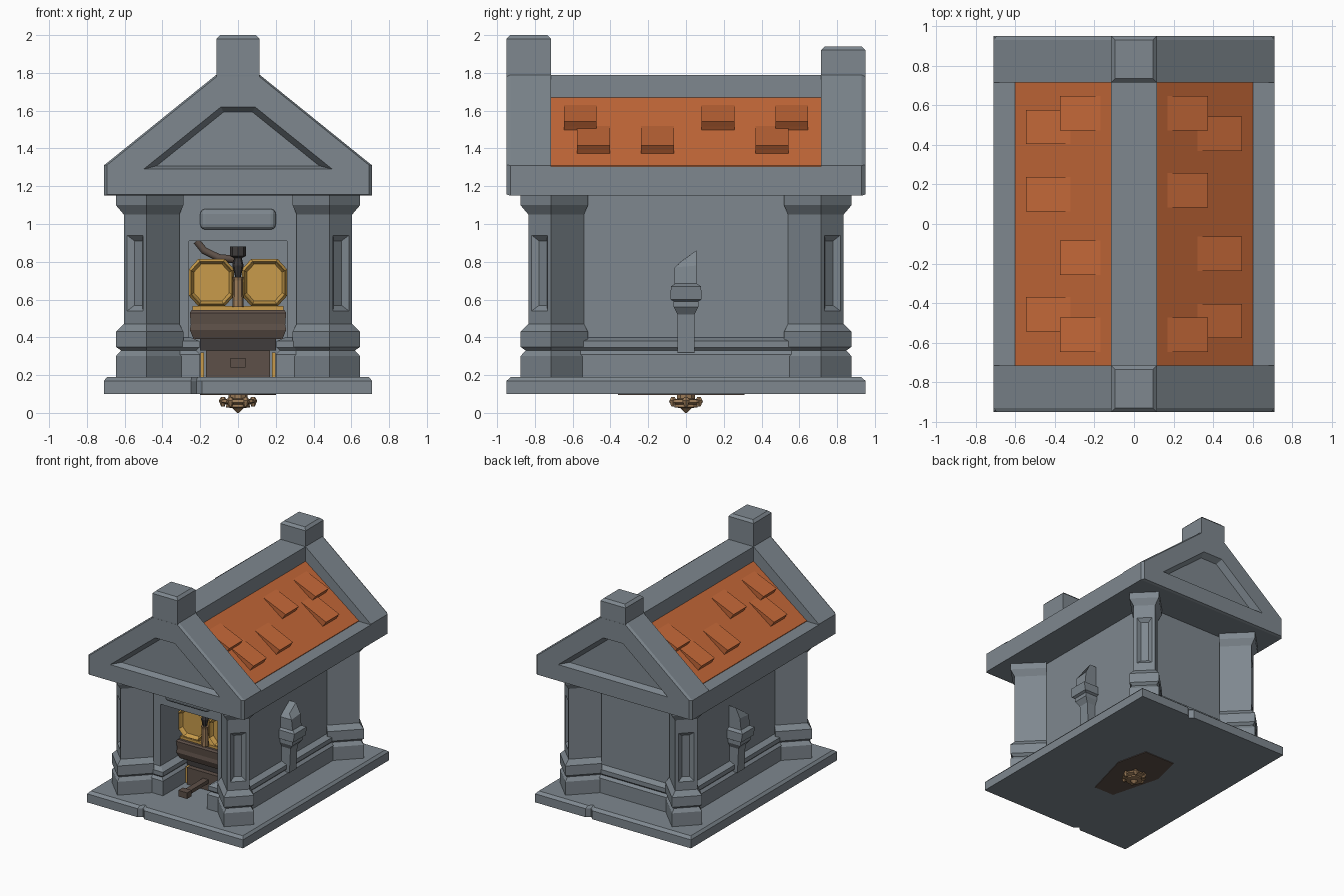
import bpy, bmesh, math
from mathutils import Vector

cube = bpy.data.objects.get("Cube")
if cube:
    bpy.data.objects.remove(cube, do_unlink=True)


def material(name, rgb, rough=0.8):
    m = bpy.data.materials.new(name)
    m.use_nodes = True
    m.diffuse_color = (*rgb, 1)
    bsdf = m.node_tree.nodes["Principled BSDF"]
    bsdf.inputs["Base Color"].default_value = (*rgb, 1)
    bsdf.inputs["Roughness"].default_value = rough
    return m


stone = material("grey stone", (0.21, 0.245, 0.275))
clay = material("orange clay", (0.56, 0.14, 0.04))
gold = material("gold", (0.58, 0.33, 0.07))
wood = material("dark brown wood", (0.11, 0.08, 0.065))
iron = material("dark iron", (0.05, 0.045, 0.045))
bronze = material("bronze", (0.33, 0.2, 0.1))


def finish(bm, name, mat):
    bmesh.ops.recalc_face_normals(bm, faces=bm.faces)
    mesh = bpy.data.meshes.new(name)
    bm.to_mesh(mesh)
    bm.free()
    mesh.materials.append(mat)
    ob = bpy.data.objects.new(name, mesh)
    bpy.context.collection.objects.link(ob)
    return ob


def loft(name, rings, mat, edit=None):
    """Skin equal-length point rings and cap both ends."""
    bm = bmesh.new()
    vs = [[bm.verts.new(p) for p in ring] for ring in rings]
    n = len(vs[0])
    for a, b in zip(vs, vs[1:]):
        for i in range(n):
            j = (i + 1) % n
            bm.faces.new((a[i], a[j], b[j], b[i]))
    bm.faces.new(vs[0])
    bm.faces.new(vs[-1])
    if edit:
        bmesh.ops.recalc_face_normals(bm, faces=bm.faces)
        edit(bm)
    return finish(bm, name, mat)


def block(name, x0, x1, y0, y1, levels, mat):
    """Box whose outline grows or shrinks at each (z, grow) level."""
    rings = [[(x0 - g, y0 - g, z), (x1 + g, y0 - g, z),
              (x1 + g, y1 + g, z), (x0 - g, y1 + g, z)] for z, g in levels]
    return loft(name, rings, mat)


def box(name, x0, x1, y0, y1, z0, z1, mat):
    return block(name, x0, x1, y0, y1, [(z0, 0), (z1, 0)], mat)


def spin(name, profile, mat, sides=8, centre=(0, 0)):
    rings = []
    for r, z in profile:
        angles = [2 * math.pi * i / sides for i in range(sides)]
        rings.append([(centre[0] + r * math.cos(a), centre[1] + r * math.sin(a), z)
                      for a in angles])
    return loft(name, rings, mat)


# Floor slab with a chipped front and back edge
half = [(-0.71, -0.95), (-0.25, -0.95), (-0.22, -0.92), (-0.19, -0.95)]
outline = half + [(-x, -y) for x, y in half]
outline = half + [(0.71, -0.95)] + [(-x, -y) for x, y in half] + [(-0.71, 0.95)]
loft("floor_slab", [[(x * s, y * s, z) for x, y in outline]
                    for z, s in ((0.1, 1), (0.17, 1), (0.19, 0.975))], stone)

# Walls around the doorway recess
box("rear_walls", -0.43, 0.43, 0, 0.64, 0.19, 1.15, stone)
box("door_lintel", -0.26, 0.26, -0.64, 0, 0.91, 1.15, stone)
plinth = [(0.19, 0.05), (0.31, 0.05), (0.33, 0.03), (0.345, 0.045), (0.38, 0.045), (0.4, 0)]
block("rear_plinth", -0.43, 0.43, 0.05, 0.64, plinth, stone)
for side, s in (("left", 1), ("right", -1)):
    xs = sorted((0.26 * s, 0.43 * s))
    box(side + "_wall", *xs, -0.64, 0, 0.19, 1.15, stone)
    xs = sorted((0.25 * s, 0.43 * s))
    block(side + "_plinth", *xs, -0.64, 0.05, plinth, stone)

# Rounded plaque above the door
plaque = box("door_plaque", -0.2, 0.2, -0.68, -0.62, 0.97, 1.08, stone)
bev = plaque.modifiers.new("round", "BEVEL")
bev.width, bev.segments = 0.028, 3

# Diagonal corner columns with a sunken panel on the outer face
column_levels = [(0.19, 0.03), (0.3, 0.03), (0.33, 0.01), (0.35, 0.03), (0.43, 0.03),
                 (0.47, 0), (0.515, 0), (0.965, 0), (1.05, 0), (1.1, 0.03), (1.15, 0.03)]


def sink_panel(bm):
    panel = [f for f in bm.faces if abs(f.calc_center_median().z - 0.74) < 0.01]
    panel = [max(panel, key=lambda f: f.calc_center_median().xy.length)]
    bmesh.ops.inset_individual(bm, faces=panel, thickness=0.035, depth=0)
    bmesh.ops.inset_individual(bm, faces=panel, thickness=0.042, depth=-0.025)


for sx, xn in ((1, "left"), (-1, "right")):
    for sy, yn in ((-1, "front"), (1, "back")):
        out = Vector((sx, sy)).normalized()
        side = Vector((-out.y, out.x))
        face = Vector((0.545 * sx, 0.775 * sy))
        rings = []
        for z, g in column_levels:
            w = 0.084 + g
            near, far = face + out * g, face - out * 0.248
            pts = (near + side * w, near - side * w, far - side * w, far + side * w)
            rings.append([(p.x, p.y, z) for p in pts])
        loft(f"{yn}_{xn}_column", rings, stone, sink_panel)

# Wall torches carved in stone
for s, n in ((1, "left"), (-1, "right")):
    def torch_ring(y0, y1, z0, z1, depth):
        return [(s * 0.41, y0, z0), (s * depth, y0, z0), (s * depth, y1, z1), (s * 0.41, y1, z1)]
    loft(n + "_torch_holder", [torch_ring(-0.05 * k, 0.05 * k, z, z, d) for k, z, d in (
        (0.9, 0.32, 0.5), (0.9, 0.52, 0.51), (1.3, 0.56, 0.54), (1.3, 0.59, 0.54),
        (1.65, 0.6, 0.56), (1.6, 0.67, 0.57), (1.1, 0.685, 0.54))], stone)
    loft(n + "_torch_flame", [torch_ring(-0.06, 0.055, 0.68, 0.68, 0.54),
                              torch_ring(-0.06, 0.055, 0.77, 0.78, 0.53),
                              torch_ring(-0.03, 0.055, 0.8, 0.86, 0.49)], stone)

# Gable ends with recessed pediments and chimney blocks
gable = [(-0.71, 1.15), (0.71, 1.15), (0.71, 1.31), (0.115, 1.79), (-0.115, 1.79), (-0.71, 1.31)]
rim = [(-0.5, 1.29), (0.5, 1.29), (0.48, 1.306), (0.09, 1.62), (-0.09, 1.62), (-0.48, 1.306)]


def ring_at(profile, y, k=1.0):
    return [(x * k, y, 1.42 + (z - 1.42) * k) for x, z in profile]


for s, n, top in ((-1, "front", 2.0), (1, "back", 1.94)):
    loft(n + "_gable", [ring_at(rim, 0.9 * s, 0.86), ring_at(rim, 0.95 * s),
                        ring_at(gable, 0.95 * s, 0.975), ring_at(gable, 0.93 * s),
                        ring_at(gable, 0.715 * s)], stone)
    ys = sorted((0.715 * s, 0.95 * s))
    block(n + "_chimney", -0.115, 0.115, *ys,
          [(1.7, -0.005), (1.79, 0), (top - 0.02, 0), (top, -0.02)], stone)

# Roof: eaves, clay slopes and ridge
box("eaves_beam", -0.71, 0.71, -0.72, 0.72, 1.15, 1.305, stone)
slope = [(-0.6, 1.2), (0.6, 1.2), (0.6, 1.31), (0.115, 1.67), (-0.115, 1.67), (-0.6, 1.31)]
loft("clay_roof", [[(x, y, z) for x, z in slope] for y in (-0.72, 0.72)], clay)
box("ridge_beam", -0.115, 0.115, -0.72, 0.72, 1.6, 1.79, stone)

# Raised tiles, the right slope being the left one turned half round
for row, x0, x1, centres in (("upper", 0.17, 0.345, (-0.56, 0.17, 0.56)),
                             ("lower", 0.32, 0.515, (-0.49, -0.15, 0.455))):
    def roof_z(x):
        return 1.67 - 0.742 * (x - 0.115)
    wedge = [(x0, roof_z(x0)), (x1 + 0.03, roof_z(x1) + 0.042),
             (x1 + 0.013, roof_z(x1) + 0.018), (x1, roof_z(x1) - 0.002), (x0, roof_z(x0) - 0.03)]
    for s, n in ((1, "left"), (-1, "right")):
        for i, c in enumerate(centres):
            loft(f"{n}_{row}_tile_{i + 1}",
                 [[(x * s, (c + d) * s, z) for x, z in wedge] for d in (-0.087, 0.087)], clay)

# Carriage inside the doorway
box("carriage_base", -0.17, 0.17, -0.42, -0.02, 0.19, 0.33, wood)
box("carriage_axle", -0.2, 0.2, -0.38, -0.02, 0.33, 0.39, iron)
block("carriage_hull", -0.235, 0.235, -0.42, -0.04,
      [(0.39, 0), (0.44, 0.02), (0.47, 0.015), (0.53, 0.02), (0.545, 0.01)], wood)
box("tow_bar", -0.025, 0.025, -0.68, -0.4, 0.25, 0.28, wood)
box("tow_bar_end", -0.04, 0.04, -0.72, -0.66, 0.24, 0.29, wood)
box("hull_trim", -0.24, 0.24, -0.41, -0.04, 0.545, 0.565, gold)
octagon = [(-0.12, -0.07), (-0.07, -0.125), (0.07, -0.125), (0.12, -0.07),
           (0.12, 0.07), (0.07, 0.125), (-0.07, 0.125), (-0.12, 0.07)]
for s, n in ((1, "left"), (-1, "right")):
    loft(n + "_gold_chest", [[(0.14 * s + x * k, y, 0.69 + z * k) for x, z in octagon]
                             for y, k in ((-0.385, 0.78), (-0.4, 0.85), (-0.42, 0.9),
                                          (-0.4, 1), (-0.05, 1))], gold)
    xs = sorted((0.18 * s, 0.198 * s))
    box(n + "_wheel_guard", *xs, -0.4, -0.1, 0.19, 0.32, gold)
spin("centre_post", [(0.03, 0.56), (0.025, 0.7), (0.03, 0.72)], bronze, 8, (0, -0.43))
spin("post_head", [(0.015, 0.72), (0.03, 0.78), (0.02, 0.82), (0.042, 0.83), (0.042, 0.88)],
     iron, 8, (0, -0.43))

# Bent pipe in the recess
curve = bpy.data.curves.new("bent_pipe", "CURVE")
curve.dimensions = "3D"
curve.bevel_depth, curve.bevel_resolution = 0.022, 1
line = curve.splines.new("POLY")
line.points.add(3)
for p, co in zip(line.points, ((-0.22, -0.3, 0.91), (-0.18, -0.3, 0.86),
                               (-0.1, -0.32, 0.82), (0, -0.4, 0.81))):
    p.co = (*co, 1)
curve.materials.append(wood)
bpy.context.collection.objects.link(bpy.data.objects.new("bent_pipe", curve))

# Underside hatch and hanging finial
hatch = [(0.14, 0.31), (0.2, 0.05), (0.09, -0.36), (-0.09, -0.36), (-0.2, 0.05), (-0.14, 0.31)]
loft("underside_hatch", [[(x, y, z) for x, y in hatch] for z in (0.095, 0.102)], wood)
spin("finial", [(0.05, 0.1), (0.05, 0.075), (0.09, 0.07), (0.095, 0.055), (0.06, 0.045),
                (0.065, 0.03), (0.03, 0.025), (0.004, 0)], bronze, 10)
for i in range(6):
    a = math.tau * i / 6
    spin(f"finial_petal_{i + 1}", [(0.01, 0.085), (0.022, 0.065), (0.01, 0.035)], bronze, 6,
         (0.08 * math.cos(a), 0.08 * math.sin(a)))
